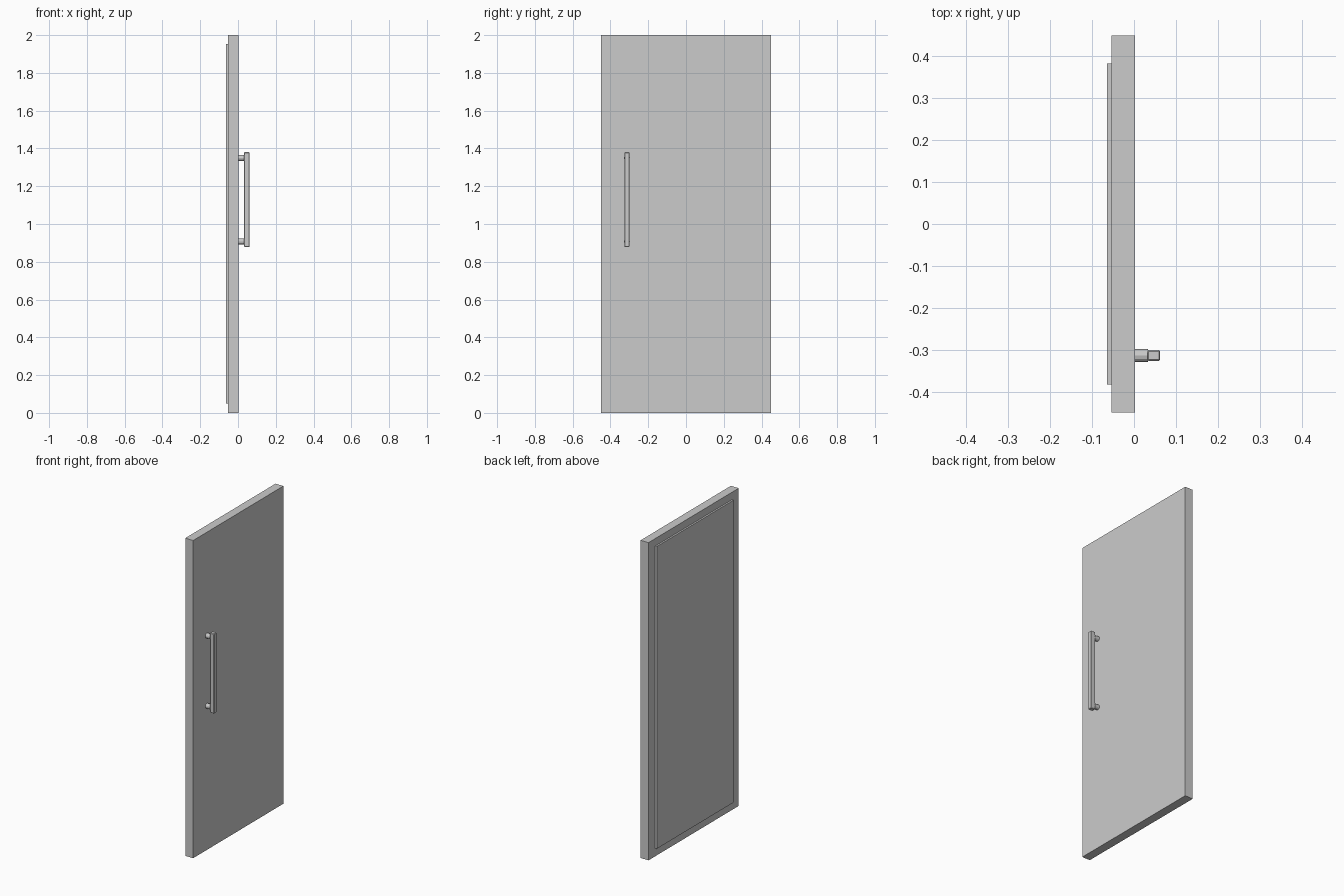
import bpy
from math import pi

if "Cube" in bpy.data.objects:
    bpy.data.objects.remove(bpy.data.objects["Cube"])


def box(name, lo, hi, bevel=0.0):
    """Box between two opposite corners, with optional chamfered edges."""
    bpy.ops.mesh.primitive_cube_add(size=1, location=[(a + b) / 2 for a, b in zip(lo, hi)])
    ob = bpy.context.object
    ob.name = name
    ob.scale = [b - a for a, b in zip(lo, hi)]
    bpy.ops.object.transform_apply(location=False, rotation=False, scale=True)
    if bevel:
        mod = ob.modifiers.new("chamfer", 'BEVEL')
        mod.width = bevel
        mod.segments = 1
    return ob


# Door slab and the raised inner panel on its back
box("door_slab", (-0.053, -0.449, 0.0), (0.002, 0.449, 2.0))
box("inner_panel", (-0.064, -0.382, 0.05), (-0.053, 0.382, 1.953))

# Pull handle: upright bar held by two round stand-offs
HANDLE_Y = -0.313
box("handle_bar", (0.032, HANDLE_Y - 0.013, 0.878), (0.062, HANDLE_Y + 0.013, 1.38), 0.003)
for label, z in (("lower", 0.908), ("upper", 1.35)):
    bpy.ops.mesh.primitive_cylinder_add(vertices=12, radius=0.0155, depth=0.031,
                                        location=(0.0175, HANDLE_Y, z), rotation=(0, pi / 2, 0))
    post = bpy.context.object
    post.name = label + "_handle_post"
    bpy.ops.object.shade_smooth_by_angle()
